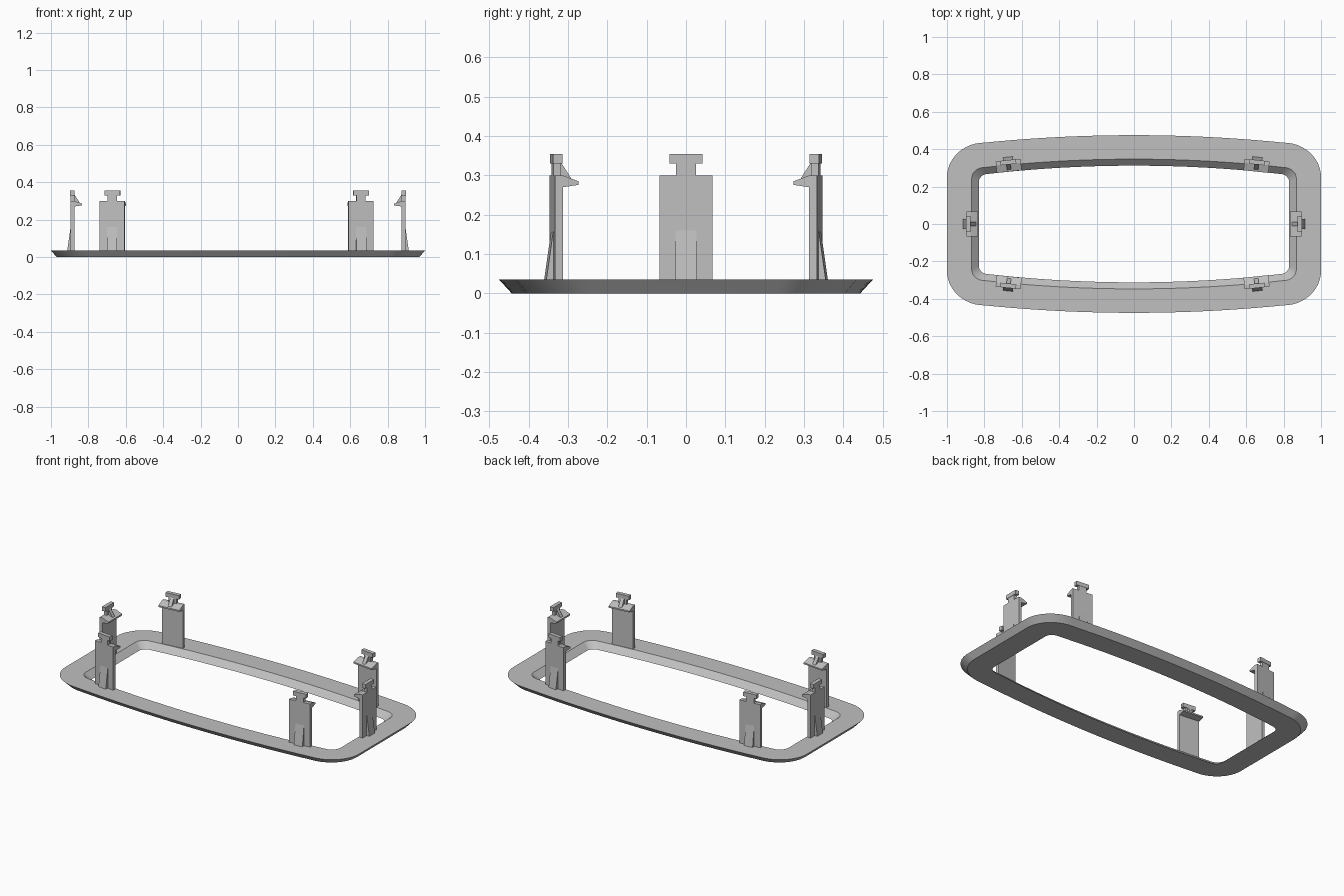
import bpy, bmesh, math
from mathutils import Matrix, Vector

cube = bpy.data.objects.get("Cube")
if cube:
    bpy.data.objects.remove(cube, do_unlink=True)

grey = bpy.data.materials.new("plain grey")
grey.use_nodes = True
colour = (0.53, 0.53, 0.53, 1)
grey.diffuse_color = colour
grey.node_tree.nodes["Principled BSDF"].inputs["Base Color"].default_value = colour

TOP = 0.035


def make_object(name, bm, smooth=False):
    bmesh.ops.recalc_face_normals(bm, faces=bm.faces)
    mesh = bpy.data.meshes.new(name)
    bm.to_mesh(mesh)
    bm.free()
    mesh.materials.append(grey)
    obj = bpy.data.objects.new(name, mesh)
    bpy.context.collection.objects.link(obj)
    if smooth:
        bpy.ops.object.select_all(action='DESELECT')
        obj.select_set(True)
        bpy.context.view_layer.objects.active = obj
        bpy.ops.object.shade_smooth_by_angle(angle=math.radians(30))
    return obj


def outline(half_x, mid_y, end_y, corner_x, corner_y, z, steps=12):
    """Rounded rectangle whose long sides bow outwards."""
    quarter = []
    for i in range(steps + 1):
        a = math.pi / 2 * i / steps
        quarter.append((half_x - corner_x + corner_x * math.cos(a),
                        end_y - corner_y + corner_y * math.sin(a)))
    start = half_x - corner_x
    for i in range(1, steps + 1):
        x = start * (1 - i / steps)
        quarter.append((x, mid_y - (mid_y - end_y) * (x / start) ** 2))
    half = quarter + [(-x, y) for x, y in reversed(quarter[:-1])]
    return [Vector((x, y, z)) for x, y in half + [(-x, -y) for x, y in half]]


# Bezel ring: a slanted band, narrower at the bottom
bm = bmesh.new()
loops = [outline(1.0, 0.475, 0.435, 0.2, 0.185, TOP),
         outline(0.97, 0.443, 0.405, 0.19, 0.175, 0),
         outline(0.83, 0.312, 0.268, 0.05, 0.045, 0),
         outline(0.868, 0.347, 0.302, 0.065, 0.06, TOP)]
rings = [[bm.verts.new(p) for p in loop] for loop in loops]
for a, b in zip(rings, rings[1:] + rings[:1]):
    for i in range(len(a)):
        j = (i + 1) % len(a)
        bm.faces.new((a[i], a[j], b[j], b[i]))
make_object("bezel_ring", bm, smooth=True)


def extrude_profile(bm, points, half_width):
    """Sweep an (outward, height) profile across the clip's width."""
    sides = [[bm.verts.new((u, v, z)) for u, z in points]
             for v in (-half_width, half_width)]
    for side in sides:
        bm.faces.new(side)
    for i in range(len(points)):
        j = (i + 1) % len(points)
        bm.faces.new((sides[0][i], sides[0][j], sides[1][j], sides[1][i]))


def block(bm, half_depth, half_width, low, high):
    extrude_profile(bm, [(-half_depth, low), (half_depth, low),
                         (half_depth, high), (-half_depth, high)], half_width)


def clip(name, x, y, angle):
    bm = bmesh.new()
    # Post, neck and head
    block(bm, 0.01, 0.067, 0.03, 0.30)
    block(bm, 0.01, 0.025, 0.30, 0.33)
    block(bm, 0.012, 0.042, 0.33, 0.355)
    # Inward hook with its top rib
    extrude_profile(bm, [(-0.01, 0.27), (-0.05, 0.276),
                         (-0.05, 0.285), (-0.01, 0.30)], 0.067)
    extrude_profile(bm, [(-0.01, 0.285), (-0.042, 0.285), (-0.01, 0.335)], 0.011)
    # Outer gusset at the foot
    extrude_profile(bm, [(0.01, TOP), (0.028, TOP), (0.01, 0.16)], 0.027)
    obj = make_object(name, bm)
    obj.matrix_world = Matrix.Translation((x, y, 0)) @ Matrix.Rotation(angle, 4, 'Z')


# Clips at both ends and in pairs along the long sides
clip("left_clip", 0.885, 0, 0)
clip("right_clip", -0.885, 0, math.pi)
tilt = math.radians(6)
for y_side, depth in ((1, "back"), (-1, "front")):
    for x, side in ((0.657, "left"), (-0.672, "right")):
        turn = math.pi / 2 - math.copysign(tilt, x)
        clip(f"{depth}_{side}_clip", x, 0.33 * y_side, turn * y_side)
